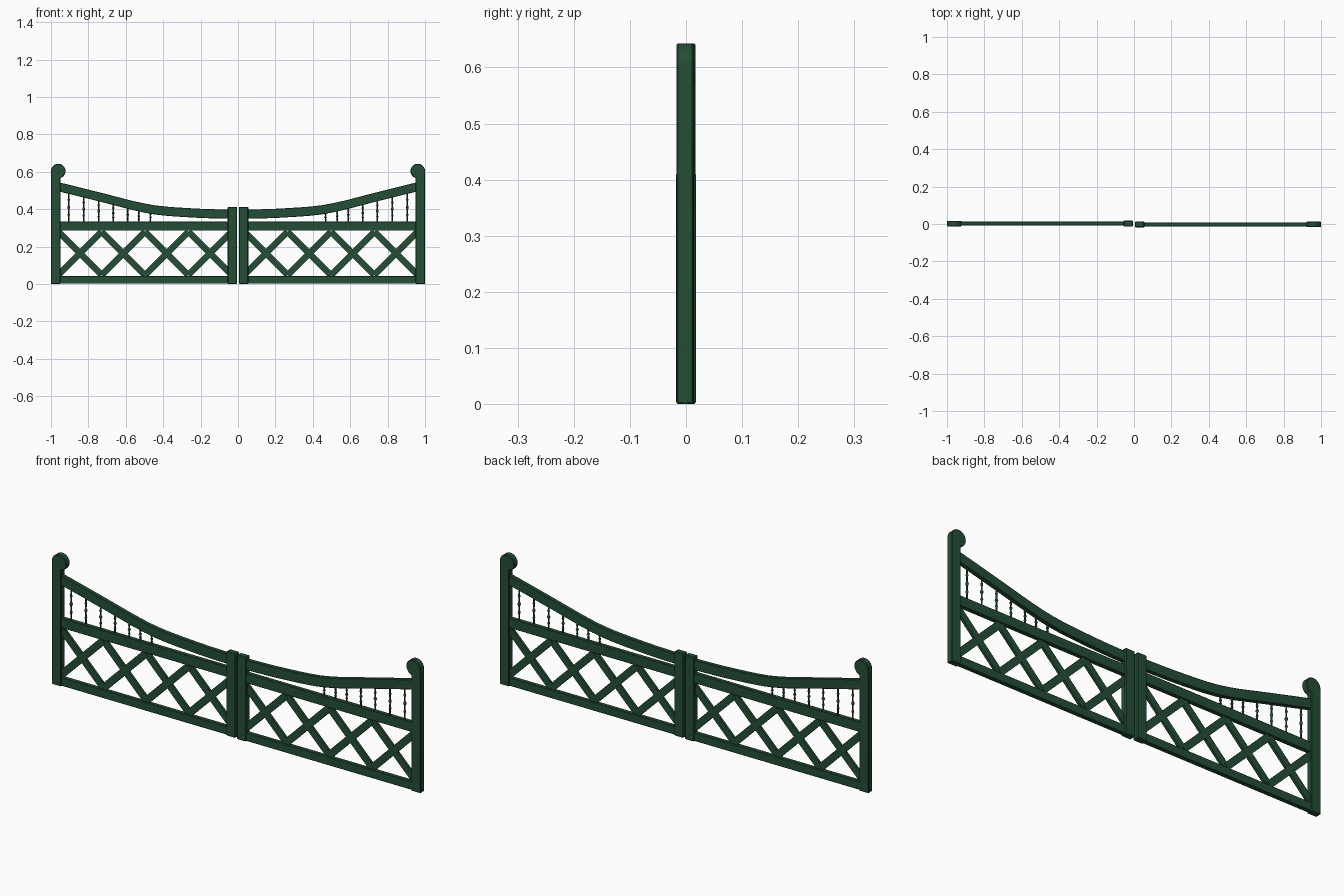
import bpy, bmesh, math

if "Cube" in bpy.data.objects:
    bpy.data.objects.remove(bpy.data.objects["Cube"])

green = bpy.data.materials.new("dark green paint")
green.diffuse_color = (0.018, 0.075, 0.037, 1)
green.use_nodes = True
green.node_tree.nodes["Principled BSDF"].inputs["Base Color"].default_value = green.diffuse_color
OFF = 0.002  # each leaf sits slightly off the centre line


def finish(name, bm, side, bevel=0.0, smooth=False):
    """side -1: left leaf as drawn; side 1: turned half round for the right leaf"""
    for v in bm.verts:
        v.co.y += OFF
        if side > 0:
            v.co.x, v.co.y = -v.co.x, -v.co.y
    bmesh.ops.recalc_face_normals(bm, faces=bm.faces)
    me = bpy.data.meshes.new(name)
    bm.to_mesh(me)
    bm.free()
    me.materials.append(green)
    ob = bpy.data.objects.new(name, me)
    bpy.context.collection.objects.link(ob)
    if bevel:
        m = ob.modifiers.new("edge", 'BEVEL')
        m.width = bevel
        m.segments = 1
        m.limit_method = 'ANGLE'
        m.angle_limit = math.radians(50)
    if smooth:
        bpy.ops.object.select_all(action='DESELECT')
        ob.select_set(True)
        bpy.context.view_layer.objects.active = ob
        bpy.ops.object.shade_smooth_by_angle(angle=math.radians(35))
    return ob


def prism(bm, pts, half, y=0.0):
    """extrude an x-z outline through the gate thickness"""
    a = [bm.verts.new((x, y - half, z)) for x, z in pts]
    b = [bm.verts.new((x, y + half, z)) for x, z in pts]
    n = len(pts)
    bm.faces.new(a)
    bm.faces.new(b[::-1])
    for i in range(n):
        j = (i + 1) % n
        bm.faces.new((a[i], b[i], b[j], a[j]))


def slab(name, side, pts, half, bevel=0.0, smooth=False):
    bm = bmesh.new()
    prism(bm, pts, half)
    return finish(name, bm, side, bevel, smooth)


def rect(x0, x1, z0, z1):
    return [(x0, z0), (x1, z0), (x1, z1), (x0, z1)]


# sagging line of the top rail (upper edge)
KEYS = [(-1.15, .585), (-.95, .542), (-.74, .49), (-.47, .425), (-.25, .405), (-.04, .398), (.15, .398)]


def sag(x):
    for i in range(1, len(KEYS) - 2):
        (x0, z0), (x1, z1), (x2, z2), (x3, z3) = KEYS[i - 1:i + 3]
        if x <= x2:
            h = x2 - x1
            t = (x - x1) / h
            m1 = (z2 - z0) / (x2 - x0) * h
            m2 = (z3 - z1) / (x3 - x1) * h
            return ((2*t**3 - 3*t*t + 1) * z1 + (t**3 - 2*t*t + t) * m1
                    + (3*t*t - 2*t**3) * z2 + (t**3 - t*t) * m2)
    return KEYS[-1][1]


def clip_bar(bm, x0, z0, x1, z1, w, y):
    """diagonal lattice strip trimmed at the hinge and meeting posts"""
    d = math.hypot(x1 - x0, z1 - z0)
    nx, nz = -(z1 - z0) / d * w / 2, (x1 - x0) / d * w / 2
    prism(bm, [(x0 + nx, z0 + nz), (x1 + nx, z1 + nz), (x1 - nx, z1 - nz), (x0 - nx, z0 - nz)], .006, y)


for side, tag in ((-1, "left"), (1, "right")):
    # outer post with a round scroll head
    cx, cz, r = -.961, .604, .039
    arc = [(cx + r * math.cos(a), cz + r * math.sin(a))
           for a in (math.radians(-70 + 250 * i / 22) for i in range(23))]
    slab(tag + "_outer_post", side, [(-1, 0), (-.95, 0), (-.95, .566)] + arc, .015, .003, True)
    # meeting post
    slab(tag + "_meeting_post", side, rect(-.056, -.005, 0, .413), .016, .004)
    # straight rails
    slab(tag + "_bottom_rail", side, rect(-.96, -.05, .002, .043), .0105, .002)
    slab(tag + "_middle_rail", side, rect(-.96, -.05, .285, .334), .0105, .002)
    # sagging top rail
    xs = [-.952 + .904 * i / 16 for i in range(17)]
    top = [(x, sag(x)) for x in xs]
    low = [(x, sag(x) - .049) for x in reversed(xs)]
    slab(tag + "_top_rail", side, top + low, .0105, .002, True)
    # crossed lattice strips
    bm = bmesh.new()
    for i in range(4):
        c = -.845 + .232 * i
        clip_bar(bm, c - .116, .048, c + .116, .28, .034, -.001)
        clip_bar(bm, c - .116, .28, c + .116, .048, .034, .001)
    finish(tag + "_lattice", bm, side)
    # turned balusters with beads
    for k, x in enumerate((-.905, -.825, -.745, -.667, -.59, -.53, -.468)):
        z0, z1 = .33, sag(x) - .04
        h = z1 - z0
        prof = [(0, .004), (.2, .004), (.25, .0065), (.3, .004), (.42, .0035), (.46, .006), (.5, .0075),
                (.54, .006), (.58, .0035), (.7, .004), (.75, .0065), (.8, .004), (1, .004)]
        bm = bmesh.new()
        rings = [[bm.verts.new((x + q * math.cos(a), q * math.sin(a), z0 + t * h))
                  for a in (math.tau * s / 10 for s in range(10))] for t, q in prof]
        for lo, hi in zip(rings, rings[1:]):
            for s in range(10):
                bm.faces.new((lo[s], lo[(s + 1) % 10], hi[(s + 1) % 10], hi[s]))
        bm.faces.new(rings[0][::-1])
        bm.faces.new(rings[-1])
        finish(f"{tag}_baluster_{k + 1}", bm, side, 0, True)
